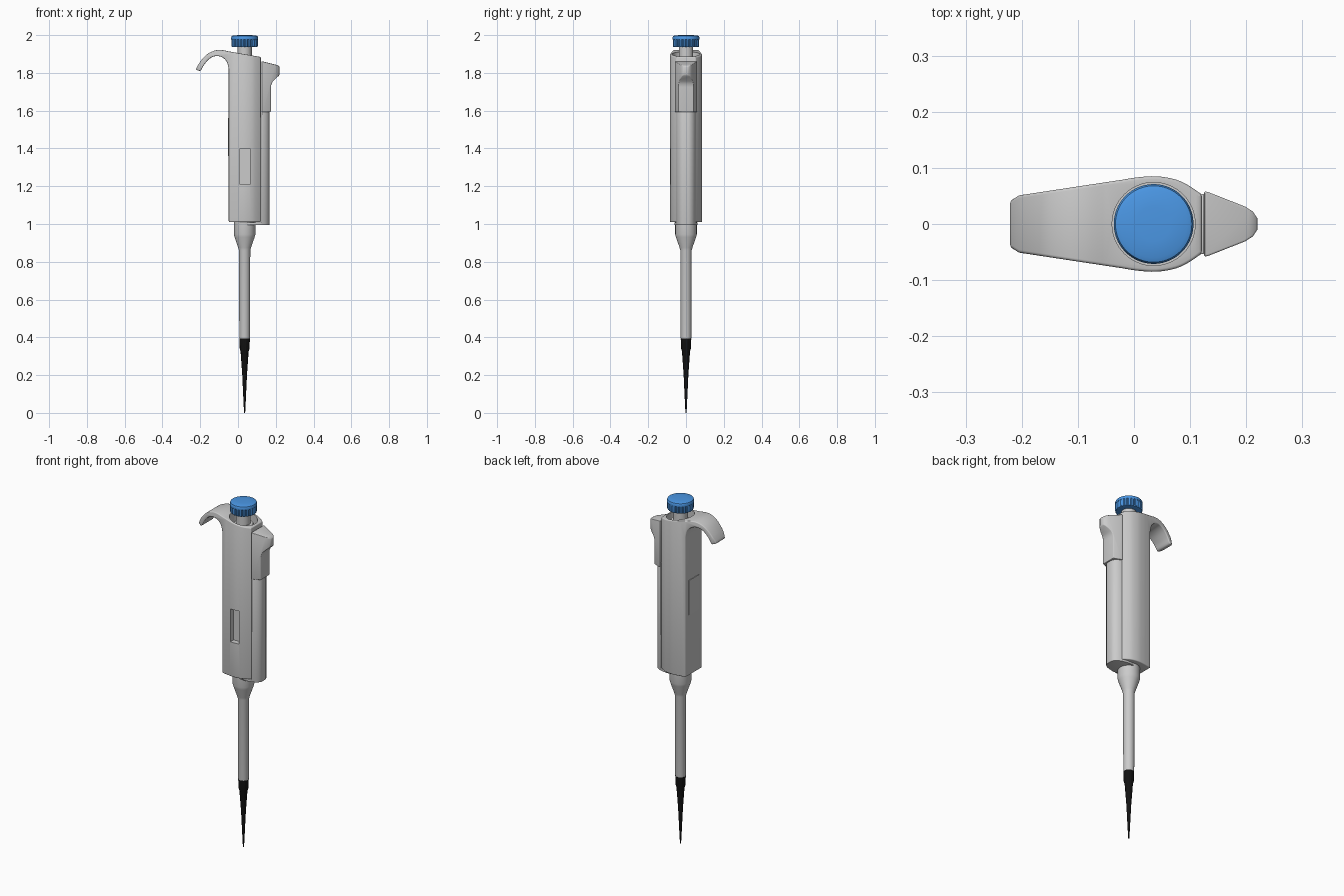
import bpy, bmesh, math
from mathutils import Vector

if "Cube" in bpy.data.objects:
    bpy.data.objects.remove(bpy.data.objects["Cube"])

CX = 0.035  # main axis of the shaft, stem and knob


def material(name, rgb):
    m = bpy.data.materials.new(name)
    m.diffuse_color = (*rgb, 1)
    m.use_nodes = True
    m.node_tree.nodes["Principled BSDF"].inputs["Base Color"].default_value = m.diffuse_color
    return m


def make(name, bm, mat=None):
    bmesh.ops.recalc_face_normals(bm, faces=bm.faces)
    me = bpy.data.meshes.new(name)
    bm.to_mesh(me)
    bm.free()
    ob = bpy.data.objects.new(name, me)
    bpy.context.collection.objects.link(ob)
    if mat:
        me.materials.append(mat)
    return ob


def activate(ob):
    bpy.ops.object.select_all(action='DESELECT')
    ob.select_set(True)
    bpy.context.view_layer.objects.active = ob


def smooth(ob, angle=35):
    activate(ob)
    bpy.ops.object.shade_smooth_by_angle(angle=math.radians(angle))


def prism(name, pts, axis, lo, hi):
    """Extrude a 2D outline: axis 'y' takes (x, z), axis 'z' takes (x, y)."""
    bm = bmesh.new()
    put = (lambda a, b, t: (a, t, b)) if axis == 'y' else (lambda a, b, t: (a, b, t))
    A = [bm.verts.new(put(*p, lo)) for p in pts]
    B = [bm.verts.new(put(*p, hi)) for p in pts]
    bm.faces.new(A)
    bm.faces.new(B)
    for i in range(len(pts)):
        j = (i + 1) % len(pts)
        bm.faces.new((A[i], A[j], B[j], B[i]))
    return make(name, bm)


def lathe(name, prof, seg=48, mat=None, notch=None):
    """Revolve (r, z) about the main axis; notch(row, i) scales the radius."""
    bm = bmesh.new()
    rings = []
    for k, (r, z) in enumerate(prof):
        ring = []
        for i in range(seg):
            a = 2 * math.pi * i / seg
            q = r * (notch(k, i) if notch else 1)
            ring.append(bm.verts.new((CX + q * math.cos(a), q * math.sin(a), z)))
        rings.append(ring)
    for a, b in zip(rings, rings[1:]):
        for i in range(seg):
            j = (i + 1) % seg
            bm.faces.new((a[i], a[j], b[j], b[i]))
    bm.faces.new(rings[0])
    bm.faces.new(rings[-1])
    return make(name, bm, mat)


def boolean(ob, tool, op):
    mod = ob.modifiers.new(op, 'BOOLEAN')
    mod.object, mod.operation, mod.solver = tool, op, 'EXACT'
    activate(ob)
    bpy.ops.object.modifier_apply(modifier=mod.name)
    bpy.data.objects.remove(tool)


def bevel(ob, width):
    mod = ob.modifiers.new('soft_edges', 'BEVEL')
    mod.width, mod.segments, mod.limit_method = width, 3, 'ANGLE'
    mod.angle_limit = math.radians(45)
    mod.use_clamp_overlap = False
    activate(ob)
    bpy.ops.object.modifier_apply(modifier=mod.name)


def spline(pts, n=4):
    """Catmull-Rom curve through the points."""
    P = [Vector(p) for p in (pts[0], *pts, pts[-1])]
    out = []
    for a, b, c, d in zip(P, P[1:], P[2:], P[3:]):
        for k in range(n):
            t = k / n
            out.append(tuple(0.5 * (2 * b + (c - a) * t + (2 * a - 5 * b + 4 * c - d) * t * t
                                    + (3 * b - a - 3 * c + d) * t ** 3)))
    return out + [tuple(pts[-1])]


def mirrored(half):
    return half + [(x, -y) for x, y in reversed(half)]


blue = material('blue', (0.07, 0.31, 0.78))
black = material('black', (0.006, 0.006, 0.006))

# Handle with finger hook: side profile intersected with the plan outline
side = spline([(-0.05, 1.914), (-0.085, 1.921), (-0.12, 1.919), (-0.16, 1.901), (-0.195, 1.866),
               (-0.221, 1.824), (-0.212, 1.813), (-0.196, 1.814), (-0.18, 1.842), (-0.152, 1.874),
               (-0.118, 1.889), (-0.083, 1.882), (-0.059, 1.858), (-0.049, 1.82)])
side += [(-0.049, 1.01), (0.121, 1.01), (0.121, 1.884)]
plan = [(-0.224, 0.028), (-0.219, 0.042), (-0.205, 0.051)]
plan += spline([(-0.02, 0.079), (0.005, 0.083), (0.04, 0.085), (0.075, 0.079), (0.1, 0.067), (0.124, 0.05)])
handle = prism('handle', side, 'y', -0.12, 0.12)
boolean(handle, prism('plan', mirrored(plan), 'z', 0.9, 2.0), 'INTERSECT')
bevel(handle, 0.005)
boolean(handle, lathe('well', [(0.074, 1.72), (0.074, 2.0)], 64), 'DIFFERENCE')
win = [(0.01, 1.21), (0.063, 1.21), (0.063, 1.4), (0.01, 1.4)]
boolean(handle, prism('window', win, 'y', -0.12, -0.055), 'DIFFERENCE')
smooth(handle)

# Slim raised panel on the hook side of the handle
panel = [(-0.052, 1.36), (-0.045, 1.36), (-0.045, 1.56), (-0.052, 1.56)]
prism('side_panel', panel, 'y', -0.045, 0.045)

# Ejector thumb button
thumb = [(0.125, 1.862), (0.205, 1.842), (0.217, 1.836), (0.222, 1.825), (0.222, 1.797), (0.216, 1.785),
         (0.185, 1.755), (0.177, 1.742), (0.174, 1.725), (0.174, 1.593), (0.125, 1.593)]
thumb_plan = [(0.12, 0.059), (0.132, 0.057), (0.198, 0.031), (0.212, 0.022), (0.22, 0.01)]
button = prism('ejector_button', thumb, 'y', -0.1, 0.1)
boolean(button, prism('plan', mirrored(thumb_plan), 'z', 1.5, 1.95), 'INTERSECT')
bevel(button, 0.003)
smooth(button)

# Ejector column with its foot reaching under the handle
column = [(0.05, 0.995), (0.166, 0.995), (0.166, 1.62), (0.124, 1.62), (0.124, 1.008), (0.05, 1.008)]
col_plan = [(0.04, 0.058), (0.09, 0.06), (0.124, 0.053), (0.142, 0.046), (0.156, 0.036), (0.164, 0.023), (0.167, 0.01)]
ejector = prism('ejector_column', column, 'y', -0.1, 0.1)
boolean(ejector, prism('plan', mirrored(col_plan), 'z', 0.9, 1.7), 'INTERSECT')
bevel(ejector, 0.002)
smooth(ejector)

# Shaft with flared collar
smooth(lathe('shaft', [(0.026, 0.385), (0.028, 0.397), (0.03, 0.86), (0.034, 0.875), (0.053, 0.93),
                       (0.057, 0.945), (0.057, 1.02)]))

# Disposable tip with fine ribs near the top
smooth(lathe('tip', [(0.003, 0), (0.006, 0.06), (0.0125, 0.2), (0.0215, 0.325), (0.026, 0.34), (0.028, 0.393)],
             48, black, lambda k, i: 0.93 if k in (3, 4) and i % 4 < 2 else 1))

# Plunger stem with inner collar
smooth(lathe('plunger_stem', [(0.055, 1.71), (0.055, 1.865), (0.05, 1.872), (0.038, 1.874), (0.038, 1.945)]))

# Plunger knob with grooved grip
knob = [(0.060, 1.936), (0.068, 1.938), (0.070, 1.943), (0.070, 1.975), (0.071, 1.978),
        (0.071, 1.988), (0.068, 1.995), (0.060, 1.998), (0.03, 2.0)]
smooth(lathe('plunger_knob', knob, 96, blue, lambda k, i: 0.95 if k in (1, 2, 3) and i % 4 == 0 else 1), 30)
